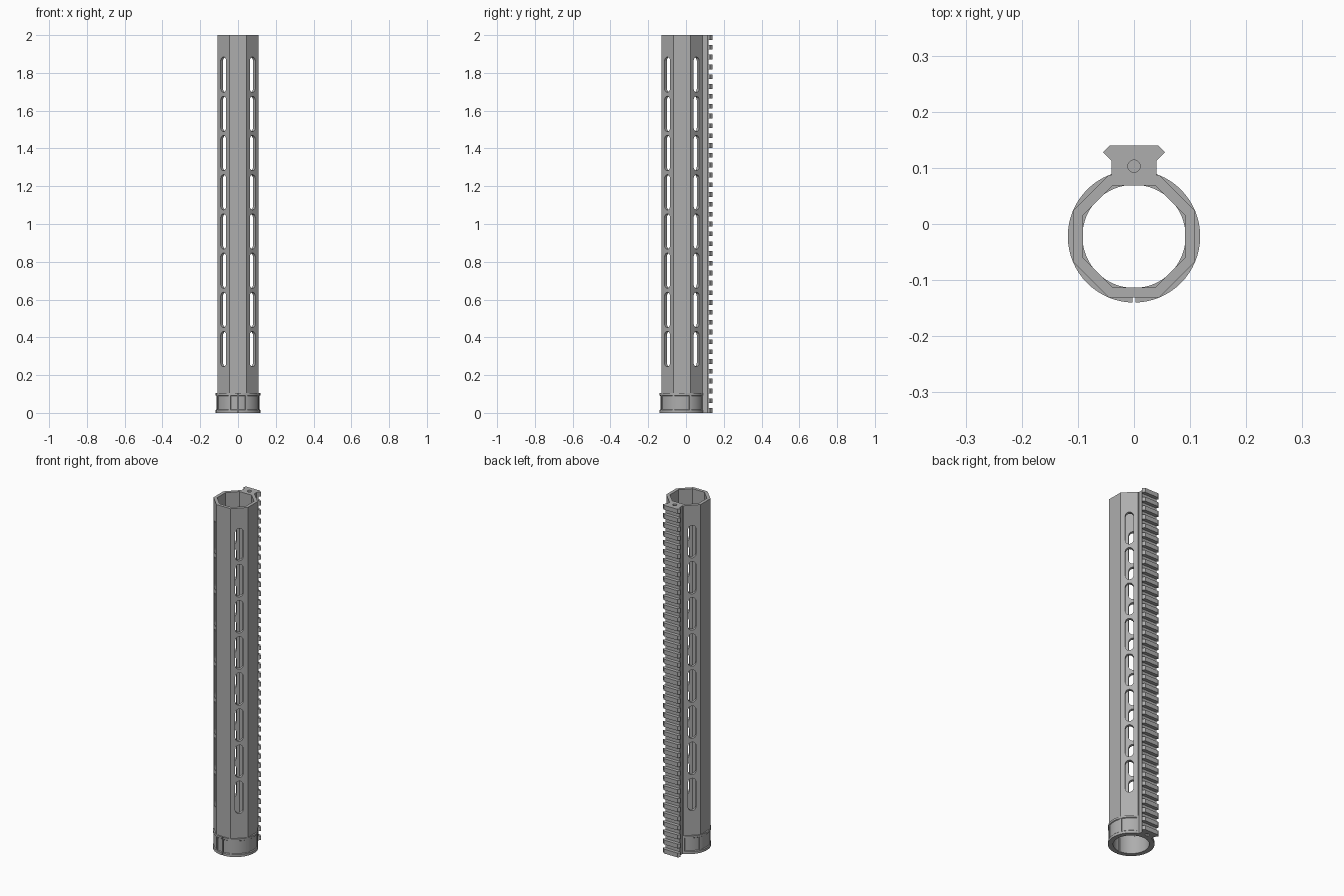
import bpy, bmesh, math
from mathutils import Matrix, Vector

if "Cube" in bpy.data.objects:
    bpy.data.objects.remove(bpy.data.objects["Cube"])

CY = -0.022            # tube axis in y
H = 2.0
mat = bpy.data.materials.new("anodised_grey")
mat.diffuse_color = (0.42, 0.42, 0.42, 1)
mat.use_nodes = True
mat.node_tree.nodes["Principled BSDF"].inputs["Base Color"].default_value = mat.diffuse_color


def finish(bm, name):
    bmesh.ops.recalc_face_normals(bm, faces=bm.faces)
    me = bpy.data.meshes.new(name)
    bm.to_mesh(me)
    bm.free()
    me.materials.append(mat)
    ob = bpy.data.objects.new(name, me)
    bpy.context.collection.objects.link(ob)
    return ob


def prism(bm, pts, z0, z1, m=Matrix()):
    """Extrude a 2D outline from z0 to z1, then transform it."""
    lo = [bm.verts.new(m @ Vector((x, y, z0))) for x, y in pts]
    hi = [bm.verts.new(m @ Vector((x, y, z1))) for x, y in pts]
    bm.faces.new(lo[::-1])
    bm.faces.new(hi)
    n = len(pts)
    for i in range(n):
        j = (i + 1) % n
        bm.faces.new((lo[i], lo[j], hi[j], hi[i]))


def revolve(bm, profile, n, phase=0.0):
    """Closed (radius, z) profile swept around the tube axis."""
    rings = []
    for i in range(n):
        a = phase + 2 * math.pi * i / n
        rings.append([bm.verts.new((r * math.cos(a), CY + r * math.sin(a), z)) for r, z in profile])
    k = len(profile)
    for i in range(n):
        a, b = rings[i], rings[(i + 1) % n]
        for j in range(k):
            bm.faces.new((a[j], b[j], b[(j + 1) % k], a[(j + 1) % k]))


def cut(ob, cutter):
    cutter.hide_render = True
    mod = ob.modifiers.new("cut", 'BOOLEAN')
    mod.operation = 'DIFFERENCE'
    mod.solver = 'EXACT'
    mod.object = cutter
    bpy.context.view_layer.objects.active = ob
    bpy.ops.object.modifier_apply(modifier=mod.name)
    bpy.data.objects.remove(cutter)


def circle(r, n, cx=0, cy=0):
    return [(cx + r * math.cos(2 * math.pi * i / n), cy + r * math.sin(2 * math.pi * i / n)) for i in range(n)]


# octagonal tube
c8 = math.cos(math.pi / 8)
ro, ri = 0.109 / c8, 0.091 / c8
bm = bmesh.new()
revolve(bm, [(ri, 0.1), (ro, 0.1), (ro, H), (ri, H)], 8, math.pi / 8)
tube = finish(bm, "octagonal_tube")

# rounded slots through the four diagonal walls
W, L = 0.021, 0.187
stadium = []
for s in (1, -1):
    for i in range(9):
        a = math.pi * i / 8
        stadium.append((s * W * math.cos(a), s * (L / 2 - W + W * math.sin(a))))
bm = bmesh.new()
for q in range(4):
    for k in range(8):
        m = (Matrix.Translation((0, CY, 0.338 + 0.2075 * k))
             @ Matrix.Rotation(math.pi / 4 + q * math.pi / 2, 4, 'Z')
             @ Matrix.Rotation(math.pi / 2, 4, 'Y') @ Matrix.Rotation(math.pi / 2, 4, 'Z'))
        prism(bm, stadium, 0.08, 0.13, m)
cut(tube, finish(bm, "slot_cutter"))

# round clamp collar with recessed band, split at the front
bm = bmesh.new()
revolve(bm, [(0.092, 0), (0.118, 0), (0.118, 0.014), (0.114, 0.018), (0.114, 0.09),
             (0.118, 0.093), (0.118, 0.104), (0.092, 0.104)], 64)
collar = finish(bm, "clamp_collar")
bm = bmesh.new()
prism(bm, [(-0.003, -0.2), (0.003, -0.2), (0.003, -0.1), (-0.003, -0.1)], -0.1, 0.2)
cut(collar, finish(bm, "split_cutter"))

# raised ribs on the collar at the octagon corners
bm = bmesh.new()
for i in range(8):
    m = Matrix.Translation((0, CY, 0)) @ Matrix.Rotation(math.pi / 8 + i * math.pi / 4, 4, 'Z')
    prism(bm, [(0.108, -0.006), (0.1175, -0.006), (0.1175, 0.006), (0.108, 0.006)], 0.01, 0.097, m)
finish(bm, "collar_ribs")


# accessory rail: continuous base with screw holes in the ends
def mirrored(half):
    return half + [(-x, y) for x, y in reversed(half)]


bm = bmesh.new()
prism(bm, mirrored([(0.04, 0.071), (0.04, 0.113), (0.047, 0.12)]), 0, H)
rail = finish(bm, "rail_base")
bm = bmesh.new()
for z in (0, H):
    prism(bm, circle(0.011, 20, 0, 0.103), z - 0.06, z + 0.06)
cut(rail, finish(bm, "hole_cutter"))

# rail teeth
bm = bmesh.new()
N, T = 39, 0.025
for i in range(N):
    z = i * (H - T) / (N - 1)
    prism(bm, mirrored([(0.047, 0.12), (0.055, 0.128), (0.043, 0.14)]), z, z + T)
finish(bm, "rail_teeth")

# smooth only the round collar
bpy.ops.object.select_all(action='DESELECT')
collar.select_set(True)
bpy.context.view_layer.objects.active = collar
bpy.ops.object.shade_smooth_by_angle(angle=math.radians(30))
